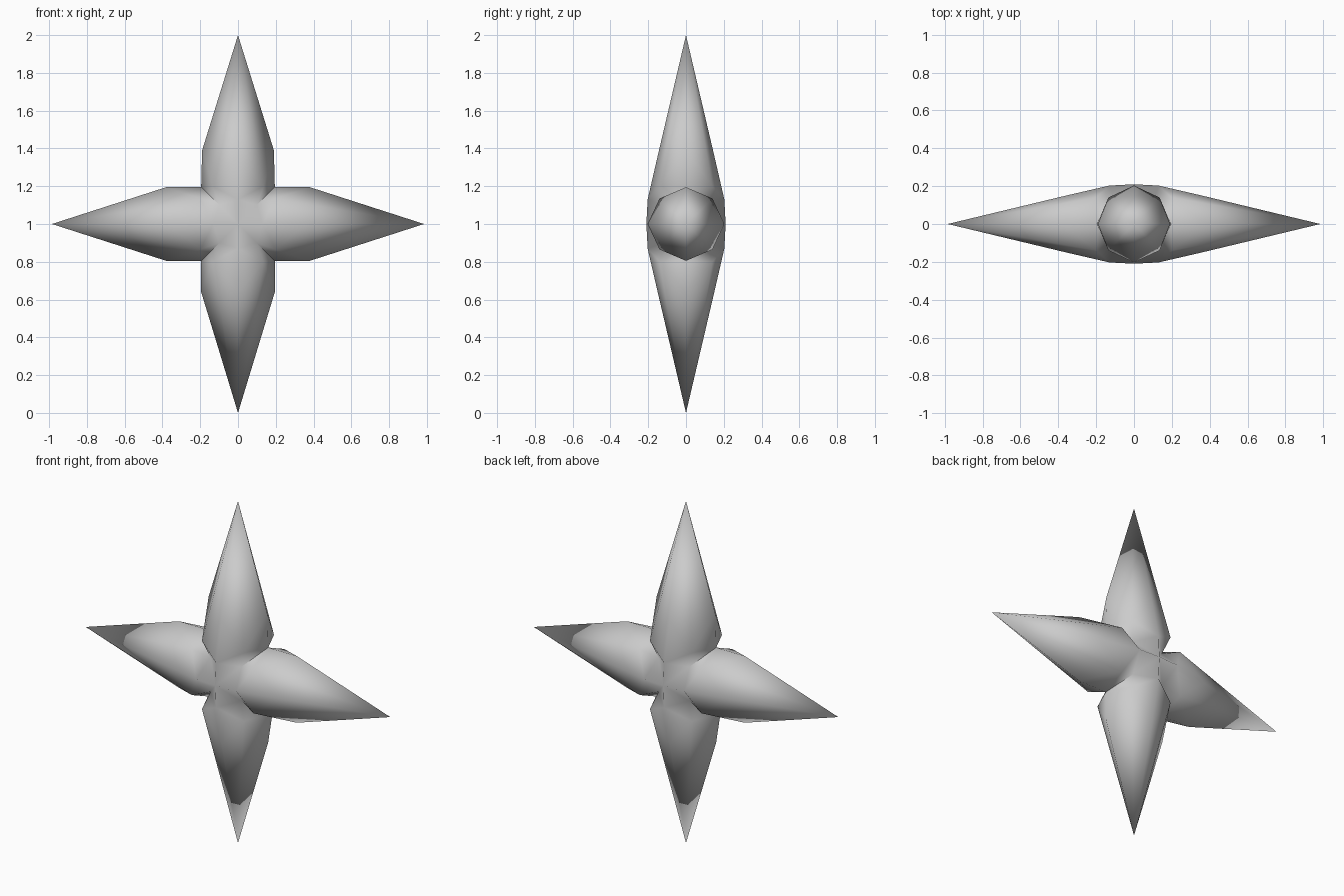
import bpy, bmesh, math
from mathutils import Vector

cube = bpy.data.objects.get("Cube")
if cube:
    bpy.data.objects.remove(cube)

grey = bpy.data.materials.new("light grey")
grey.use_nodes = True
colour = (0.6, 0.6, 0.6, 1)
grey.diffuse_color = colour
grey.node_tree.nodes["Principled BSDF"].inputs["Base Color"].default_value = colour

CENTRE = Vector((0, 0, 1))
UP, DOWN = Vector((0, 0, 1)), Vector((0, 0, -1))
LEFT, RIGHT = Vector((1, 0, 0)), Vector((-1, 0, 0))
FRONT = Vector((0, -1, 0))

# Each arm: direction, length, distance of the widest point, half width
arms = [(UP, 1.0, 0.39, 0.19), (LEFT, 0.985, 0.38, 0.195),
        (DOWN, 1.0, 0.36, 0.195), (RIGHT, 0.985, 0.38, 0.195)]

bm = bmesh.new()


def add_quadrant(arm, side, face):
    """One half of one arm, on the front or the back."""
    along, length, shoulder_at, width = arm

    def point(a, s, f):
        return bm.verts.new(CENTRE + along * a + side * s + face * f)

    hub = point(0, 0, 0.21)
    ridge = point(0.13, 0, 0.203)
    ridge_mid = point(0.36, 0, 0.15)
    bulge = point(0.2, 0.135, 0.14)
    valley = point(0.1, 0.1, 0.11)
    notch = point(0.195, 0.195, 0)
    shoulder = point(shoulder_at, width, 0)
    tip = point(length, 0, 0)
    for loop in ((hub, ridge, valley), (ridge, bulge, valley),
                 (ridge, ridge_mid, bulge), (valley, bulge, notch),
                 (notch, bulge, shoulder), (ridge_mid, tip, bulge),
                 (bulge, tip, shoulder)):
        bm.faces.new(loop)


# Both halves of all four arms, front and back
for i, arm in enumerate(arms):
    for side in (arms[i - 1][0], arms[(i + 1) % 4][0]):
        for face in (FRONT, -FRONT):
            add_quadrant(arm, side, face)

bmesh.ops.remove_doubles(bm, verts=bm.verts, dist=0.001)
bmesh.ops.recalc_face_normals(bm, faces=bm.faces)

mesh = bpy.data.meshes.new("four_pointed_star")
bm.to_mesh(mesh)
bm.free()
mesh.materials.append(grey)
star = bpy.data.objects.new("four_pointed_star", mesh)
bpy.context.collection.objects.link(star)

# Soft shading over the low-poly form
bpy.context.view_layer.objects.active = star
star.select_set(True)
bpy.ops.object.shade_smooth_by_angle(angle=math.radians(100))
